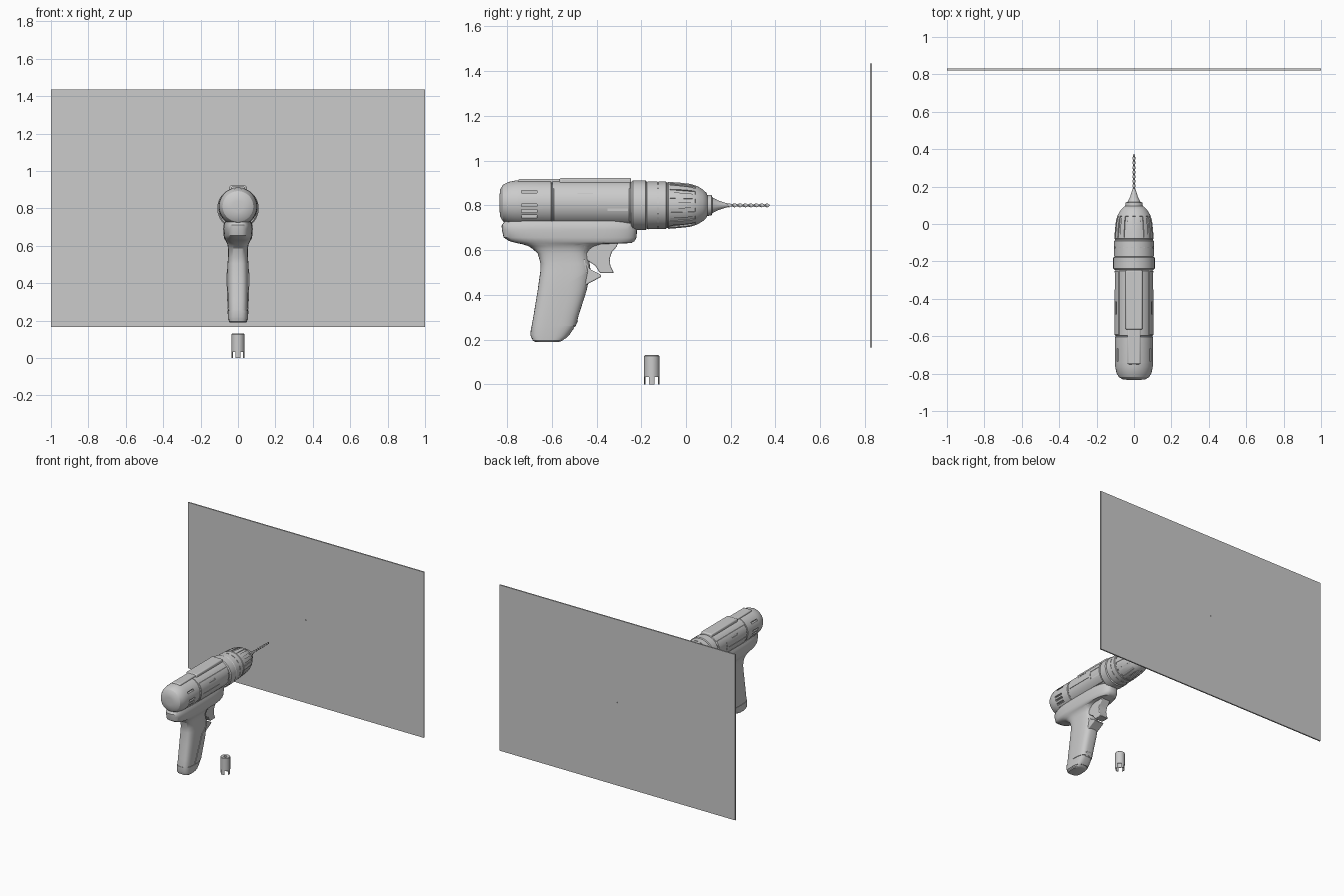
import bpy, bmesh, math
from mathutils import Matrix, Vector

if "Cube" in bpy.data.objects:
    bpy.data.objects.remove(bpy.data.objects["Cube"])

T = Matrix.Translation
R = Matrix.Rotation
AXIS = 0.80       # height of the chuck axis
BODY_Z = 0.81     # height of the motor housing axis


def finish(name, bm, angle=30):
    bmesh.ops.recalc_face_normals(bm, faces=bm.faces)
    me = bpy.data.meshes.new(name)
    bm.to_mesh(me)
    bm.free()
    ob = bpy.data.objects.new(name, me)
    bpy.context.collection.objects.link(ob)
    smooth(ob, angle)
    return ob


def smooth(ob, angle=30):
    bpy.ops.object.select_all(action='DESELECT')
    bpy.context.view_layer.objects.active = ob
    ob.select_set(True)
    bpy.ops.object.shade_smooth_by_angle(angle=math.radians(angle))


def loft(name, rings, closed=False):
    bm = bmesh.new()
    vs = [[bm.verts.new(p) for p in ring] for ring in rings]
    pairs = list(zip(vs, vs[1:])) + ([(vs[-1], vs[0])] if closed else [])
    for a, b in pairs:
        for i in range(len(a)):
            j = (i + 1) % len(a)
            bm.faces.new((a[i], a[j], b[j], b[i]))
    if not closed:
        bm.faces.new(vs[0])
        bm.faces.new(vs[-1])
    return finish(name, bm)


def turns(n):
    return [2 * math.pi * i / n for i in range(n)]


def lathe_y(name, profile, z, n=64):
    return loft(name, [[(r * math.cos(t), y, z + r * math.sin(t)) for t in turns(n)]
                       for y, r in profile])


def boxes(name, mats):
    bm = bmesh.new()
    for m in mats:
        bmesh.ops.create_cube(bm, size=1, matrix=m)
    return finish(name, bm)


def box_at(c, s):
    return T(c) @ Matrix.Diagonal((*s, 1))


def radial(n, y, r, size, tilt=0.0):
    return [T((0, y, AXIS)) @ R(t, 4, 'Y') @ T((0, 0, r)) @ R(tilt, 4, 'X')
            @ Matrix.Diagonal((*size, 1)) for t in turns(n)]


def side_prism(name, pts, half):
    bm = bmesh.new()
    f = bm.faces.new([bm.verts.new((-half, y, z)) for y, z in pts])
    out = bmesh.ops.extrude_face_region(bm, geom=[f])
    bmesh.ops.translate(bm, vec=(2 * half, 0, 0),
                        verts=[v for v in out['geom'] if isinstance(v, bmesh.types.BMVert)])
    return finish(name, bm)


def bevel(ob, width, segments=3):
    m = ob.modifiers.new('bevel', 'BEVEL')
    m.width, m.segments = width, segments
    bpy.context.view_layer.objects.active = ob
    bpy.ops.object.modifier_apply(modifier=m.name)
    smooth(ob)
    return ob


def boolean(ob, cutter, op='DIFFERENCE'):
    m = ob.modifiers.new('cut', 'BOOLEAN')
    m.object, m.operation, m.solver = cutter, op, 'EXACT'
    bpy.context.view_layer.objects.active = ob
    bpy.ops.object.modifier_apply(modifier=m.name)
    bpy.data.objects.remove(cutter)
    smooth(ob)
    return ob


# wall panel with a small pilot hole
panel = boxes('wall_panel', [box_at((0, 0.827, 0.80), (2, 0.01, 1.27))])
boolean(panel, lathe_y('hole_cutter', [(0.8, 0.004), (0.85, 0.004)], AXIS, 16))

# motor housing with side vents
body = lathe_y('motor_housing', [
    (-0.834, 0.03), (-0.830, 0.062), (-0.818, 0.082), (-0.795, 0.094), (-0.765, 0.100),
    (-0.74, 0.102), (-0.604, 0.102), (-0.602, 0.098), (-0.598, 0.098), (-0.596, 0.102),
    (-0.25, 0.102), (-0.245, 0.098)], BODY_Z)


def side_slots(radius, slots, depth):
    mats = []
    for y, z, length, height in slots:
        x = math.sqrt(radius ** 2 - (z - BODY_Z) ** 2)
        mats += [box_at((s * x, y, z), (depth, length, height)) for s in (-1, 1)]
    return mats


boolean(body, boxes('vent_cutter', side_slots(
    0.102, [(-0.70, z, 0.07, 0.012) for z in (0.86, 0.80, 0.775, 0.75, 0.725)], 0.024)))

# raised side shells
shell = lathe_y('side_shells', [(-0.595, 0.101), (-0.59, 0.105), (-0.255, 0.105),
                                (-0.25, 0.101)], BODY_Z)
boolean(shell, side_prism('shell_outline', [
    (-0.61, 0.73), (-0.24, 0.73), (-0.24, 0.875), (-0.61, 0.875)], 0.2), 'INTERSECT')
boolean(shell, boxes('shell_cutter', side_slots(0.105, [
    (-0.305, 0.795, 0.09, 0.08), (-0.45, 0.85, 0.07, 0.012),
    (-0.47, 0.795, 0.20, 0.006)], 0.010)))

# top rail
bevel(boxes('top_rail', [box_at((0, -0.405, 0.885), (0.09, 0.32, 0.075))]), 0.008)
bevel(boxes('top_rail_rear', [box_at((0, -0.65, 0.885), (0.07, 0.20, 0.066))]), 0.008)

# chuck: collar, sleeve, fluted nose and jaws
chuck = lathe_y('chuck', [
    (-0.245, 0.104), (-0.238, 0.111), (-0.180, 0.111), (-0.175, 0.104), (-0.170, 0.107),
    (-0.090, 0.106), (-0.086, 0.102), (-0.081, 0.102), (-0.078, 0.105), (-0.03, 0.102),
    (0.02, 0.096), (0.05, 0.086), (0.075, 0.071), (0.092, 0.055), (0.095, 0.047),
    (0.114, 0.046), (0.118, 0.035), (0.145, 0.021), (0.18, 0.010), (0.19, 0.007)], AXIS)
boolean(chuck, boxes('flute_cutter',
                     radial(14, -0.015, 0.100, (0.018, 0.115, 0.014), -math.atan(0.13))
                     + radial(14, -0.125, 0.107, (0.030, 0.006, 0.008))))

# twisted drill bit
bit = []
for i in range(81):
    y = 0.18 + 0.195 * i / 80
    a = 2 * math.pi * 4 * i / 80
    k = 1 if i < 77 else (81 - i) / 4.5
    bit.append([(k * (0.009 * math.cos(t) * math.cos(a) - 0.0045 * math.sin(t) * math.sin(a)),
                 y,
                 AXIS + k * (0.009 * math.cos(t) * math.sin(a) + 0.0045 * math.sin(t) * math.cos(a)))
                for t in turns(12)])
loft('drill_bit', bit)

# handle: rounded cross-sections as (z, back y, front y, half width)
SECTIONS = [
    (0.190, -0.675, -0.565, 0.044), (0.196, -0.685, -0.550, 0.049), (0.22, -0.692, -0.525, 0.051),
    (0.26, -0.690, -0.497, 0.053), (0.31, -0.681, -0.483, 0.055), (0.42, -0.663, -0.448, 0.057),
    (0.505, -0.651, -0.430, 0.056), (0.54, -0.650, -0.435, 0.053), (0.585, -0.663, -0.440, 0.053),
    (0.605, -0.685, -0.425, 0.056), (0.618, -0.705, -0.40, 0.061), (0.627, -0.735, -0.37, 0.066),
    (0.631, -0.755, -0.245, 0.069), (0.640, -0.790, -0.230, 0.074), (0.656, -0.815, -0.221, 0.077),
    (0.69, -0.823, -0.219, 0.079), (0.71, -0.824, -0.219, 0.078), (0.73, -0.81, -0.24, 0.070)]


def handle(name, grow=0.0, power=0.62):
    def sgn(v):
        return math.copysign(abs(v) ** power, v)
    return loft(name, [[((w + grow) * sgn(math.cos(t)),
                         (b + f) / 2 + ((f - b) / 2 + grow) * sgn(math.sin(t)), z)
                        for t in turns(48)] for z, b, f, w in SECTIONS])


handle('handle')

# rubber grip overlay on the front of the handle
grip = handle('grip_overlay', 0.004)
boolean(grip, side_prism('grip_outline', [
    (-0.60, 0.26), (-0.48, 0.26), (-0.40, 0.44), (-0.40, 0.60), (-0.46, 0.62),
    (-0.445, 0.50), (-0.52, 0.455)], 0.2), 'INTERSECT')

# battery base band
band = handle('battery_base', 0.003)
boolean(band, side_prism('base_outline', [
    (-0.72, 0.205), (-0.45, 0.205), (-0.45, 0.25), (-0.72, 0.255)], 0.2), 'INTERSECT')

# finger ledge, trigger and battery latch
bevel(side_prism('finger_ledge', [
    (-0.48, 0.42), (-0.445, 0.445), (-0.376, 0.482), (-0.385, 0.492), (-0.43, 0.515),
    (-0.45, 0.56), (-0.49, 0.56)], 0.042), 0.006)
bevel(side_prism('trigger', [
    (-0.45, 0.64), (-0.30, 0.64), (-0.31, 0.615), (-0.332, 0.59), (-0.341, 0.56),
    (-0.338, 0.53), (-0.322, 0.497), (-0.385, 0.497), (-0.405, 0.53), (-0.45, 0.56)], 0.036), 0.005)
bevel(side_prism('battery_latch', [
    (-0.53, 0.255), (-0.497, 0.255), (-0.482, 0.285), (-0.50, 0.30), (-0.53, 0.30)], 0.025), 0.004)

# loose notched socket standing on the ground
SY = -0.153
socket = loft('notched_socket', [[(r * math.cos(t), SY + r * math.sin(t), z) for t in turns(48)]
              for r, z in [(0.034, 0), (0.034, 0.127), (0.031, 0.13), (0.012, 0.13),
                           (0.012, 0.115), (0.029, 0.115), (0.029, 0)]], closed=True)
boolean(socket, boxes('notch_cutter', [
    T((0, SY, 0.01)) @ R(math.radians(a), 4, 'Z') @ Matrix.Diagonal((0.1, 0.026, 0.045, 1))
    for a in (45,)]))
boolean(socket, boxes('notch_cutter', [
    T((0, SY, 0.01)) @ R(math.radians(135), 4, 'Z') @ Matrix.Diagonal((0.1, 0.026, 0.045, 1))]))
